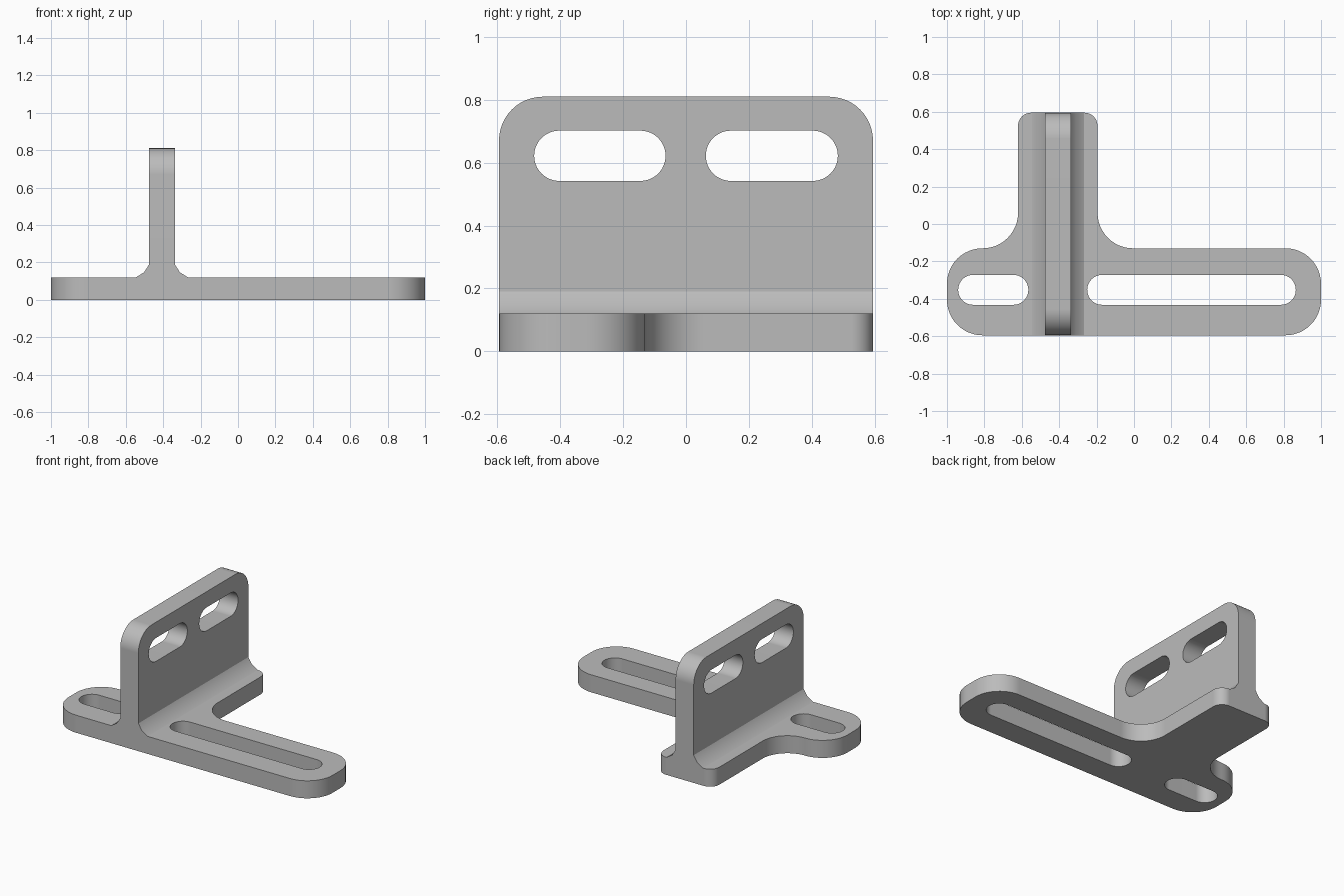
import bpy
import bmesh
from math import pi, radians
from mathutils import Vector, Matrix

cube = bpy.data.objects.get("Cube")
if cube:
    bpy.data.objects.remove(cube, do_unlink=True)

grey = bpy.data.materials.new("plain grey metal")
grey.use_nodes = True
colour = (0.5, 0.5, 0.5, 1)
grey.diffuse_color = colour
grey.node_tree.nodes["Principled BSDF"].inputs["Base Color"].default_value = colour


def rounded(corners, steps=12):
    """Outline through (u, v, radius) corners, each replaced by an arc."""
    out = []
    for i, (u, v, r) in enumerate(corners):
        p = Vector((u, v))
        if r == 0:
            out.append(p)
            continue
        a = (Vector(corners[i - 1][:2]) - p).normalized()
        b = (Vector(corners[(i + 1) % len(corners)][:2]) - p).normalized()
        centre = p + (a + b) * r
        for k in range(steps + 1):
            turn = (-b).slerp(-a, k / steps) if k not in (0, steps) else (-b if k == 0 else -a)
            out.append(centre + turn * r)
    return out


def slot(u0, u1, v, r):
    return rounded([(u0, v - r, r), (u1, v - r, r), (u1, v + r, r), (u0, v + r, r)])


def prism(name, outline, low, high, frame=Matrix()):
    """Extrude an outline from low to high along the frame's third axis."""
    bm = bmesh.new()
    face = bm.faces.new([bm.verts.new((p.x, p.y, low)) for p in outline])
    grown = bmesh.ops.extrude_face_region(bm, geom=[face])["geom"]
    top = [g for g in grown if isinstance(g, bmesh.types.BMVert)]
    bmesh.ops.translate(bm, verts=top, vec=(0, 0, high - low))
    bmesh.ops.remove_doubles(bm, verts=bm.verts, dist=0.0001)
    bmesh.ops.transform(bm, matrix=frame, verts=bm.verts)
    bmesh.ops.recalc_face_normals(bm, faces=bm.faces)
    mesh = bpy.data.meshes.new(name)
    bm.to_mesh(mesh)
    bm.free()
    mesh.materials.append(grey)
    obj = bpy.data.objects.new(name, mesh)
    bpy.context.collection.objects.link(obj)
    return obj


def combine(target, tool, operation):
    """Apply a boolean and discard the tool."""
    bpy.context.view_layer.objects.active = target
    mod = target.modifiers.new("shape", "BOOLEAN")
    mod.operation, mod.solver, mod.object = operation, "EXACT", tool
    tool.hide_render = True
    bpy.ops.object.modifier_apply(modifier=mod.name)
    bpy.data.objects.remove(tool, do_unlink=True)


SIDE = Matrix(((0, 0, 1, 0), (1, 0, 0, 0), (0, 1, 0, 0), (0, 0, 0, 1)))    # u=y, v=z
FRONT = Matrix(((1, 0, 0, 0), (0, 0, -1, 0), (0, 1, 0, 0), (0, 0, 0, 1)))  # u=x, v=z
END, ARM, R = 0.595, -0.13, 0.19
LEFT, RIGHT = -0.62, -0.195
THICK = 0.12
W0, W1 = -0.475, -0.338

# T-shaped base plate
bracket = prism("bracket", rounded([
    (-1, -END, R), (1, -END, R), (1, ARM, R), (RIGHT, ARM, R),
    (RIGHT, END, 0.07), (LEFT, END, 0.07), (LEFT, ARM, R - 0.001), (-1, ARM, R - 0.001)]),
    0, THICK)

# Flared foot where the wall meets the plate
flare, sag = 0.07, 0.008
half = [(W1 + flare, 0.05), (W1 + flare, THICK),
        (W1 + flare / 2 - sag, THICK + flare / 2 - sag), (W1, THICK + flare)]
foot = [Vector(p) for p in half] + [Vector((W0 + W1 - u, v)) for u, v in reversed(half)]
combine(bracket, prism("foot", foot, -END, END, FRONT), "UNION")

# Upright wall with rounded upper corners
wall = prism("wall", rounded([(-END, 0.05, 0), (END, 0.05, 0),
                              (END, 0.81, 0.14), (-END, 0.81, 0.14)]), W0, W1, SIDE)
combine(bracket, wall, "UNION")

# Adjustment slots in plate and wall
for u0, u1 in ((-0.94, -0.565), (-0.25, 0.865)):
    combine(bracket, prism("plate_slot", slot(u0, u1, -0.352, 0.08), -0.1, 0.3), "DIFFERENCE")
for u0, u1 in ((-0.483, -0.065), (0.063, 0.483)):
    combine(bracket, prism("wall_slot", slot(u0, u1, 0.622, 0.08), -0.7, -0.1, SIDE), "DIFFERENCE")

# Smooth the arcs, keep the machined edges crisp
bpy.ops.object.select_all(action="DESELECT")
bracket.select_set(True)
bpy.context.view_layer.objects.active = bracket
bpy.ops.object.shade_smooth_by_angle(angle=radians(28))
weighted = bracket.modifiers.new("even shading", "WEIGHTED_NORMAL")
weighted.keep_sharp = True
